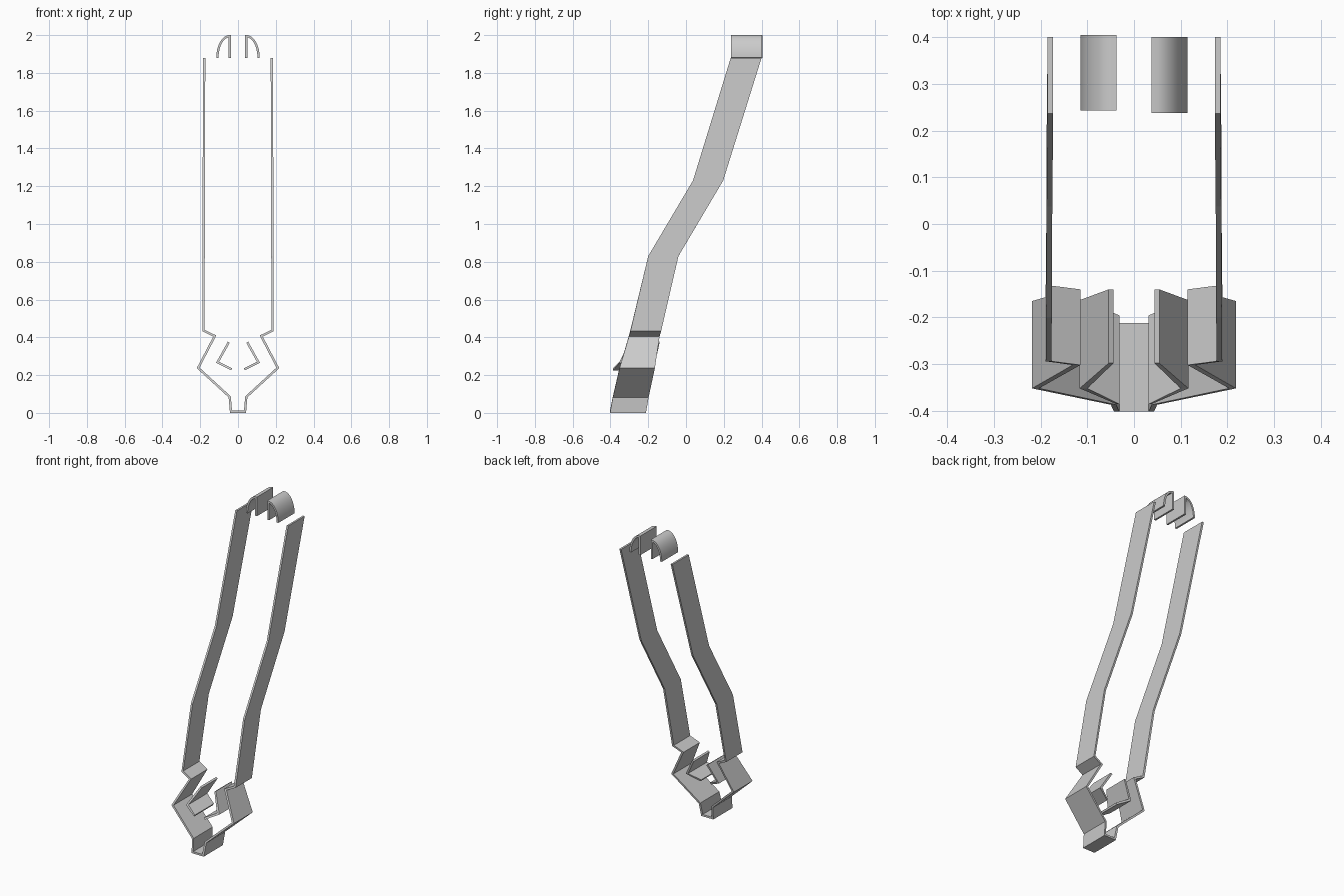
import bpy, math
from mathutils import Vector

if "Cube" in bpy.data.objects:
    bpy.data.objects.remove(bpy.data.objects["Cube"])

T = 0.006  # half thickness of the bent sheet


def ribbon(name, pts, smooth=False):
    """Bent sheet: pts are (x, z, y_front, y_back) along the centre line, mitred at bends."""
    c = [Vector((p[0], p[1])) for p in pts]
    n = len(c)
    normals = []
    for a, b in zip(c, c[1:]):
        d = (b - a).normalized()
        normals.append(Vector((-d.y, d.x)))
    verts = []
    for i in range(n):
        n0, n1 = normals[max(i - 1, 0)], normals[min(i, n - 2)]
        m = (n0 + n1) / (1 + n0.dot(n1)) * T
        for s in (-1, 1):
            q = c[i] + m * s
            verts += [(q.x, pts[i][2], q.y), (q.x, pts[i][3], q.y)]
    faces = [(0, 1, 3, 2), (4 * n - 4, 4 * n - 2, 4 * n - 1, 4 * n - 3)]
    for i in range(n - 1):
        a = 4 * i
        for j, k in ((0, 1), (1, 3), (3, 2), (2, 0)):
            faces.append((a + j, a + 4 + j, a + 4 + k, a + k))
    me = bpy.data.meshes.new(name)
    me.from_pydata(verts, [], faces)
    ob = bpy.data.objects.new(name, me)
    bpy.context.collection.objects.link(ob)
    bpy.context.view_layer.objects.active = ob
    ob.select_set(True)
    bpy.ops.object.mode_set(mode='EDIT')
    bpy.ops.mesh.select_all(action='SELECT')
    bpy.ops.mesh.normals_make_consistent(inside=False)
    bpy.ops.object.mode_set(mode='OBJECT')
    if smooth:
        bpy.ops.object.shade_smooth_by_angle(angle=math.radians(30))
    ob.select_set(False)
    return ob


def flip(pts):
    return [(-p[0], *p[1:]) for p in pts]


# Continuous frame: left rail, lower bends, foot, right rail
half = [(0.037, 0.006, -0.402, -0.212), (0.044, 0.085, -0.387, -0.198),
        (0.211, 0.238, -0.352, -0.165), (0.123, 0.407, -0.302, -0.14),
        (0.183, 0.436, -0.294, -0.132), (0.182, 0.83, -0.20, -0.04),
        (0.181, 1.23, 0.037, 0.197), (0.179, 1.88, 0.237, 0.40)]
ribbon("frame", flip(half)[::-1] + half)

# Inner bent flaps above the foot
flap = [(0.034, 0.231, -0.386, -0.196), (0.108, 0.268, -0.352, -0.163),
        (0.049, 0.374, -0.298, -0.14)]
ribbon("right_flap", flap)
ribbon("left_flap", flip(flap))

# Curved clips at the top: straight inner wall and rounded outer wall
cap = [(0.044, 1.88)]
for i in range(17):
    a = math.pi / 2 * (1 - i / 16)
    cap.append((0.044 + 0.065 * math.cos(a), 1.88 + 0.114 * math.sin(a)))
ribbon("right_clip", [(x, z, 0.238, 0.40) for x, z in cap], True)
ribbon("left_clip", flip([(x, z, 0.243, 0.405) for x, z in cap]), True)
